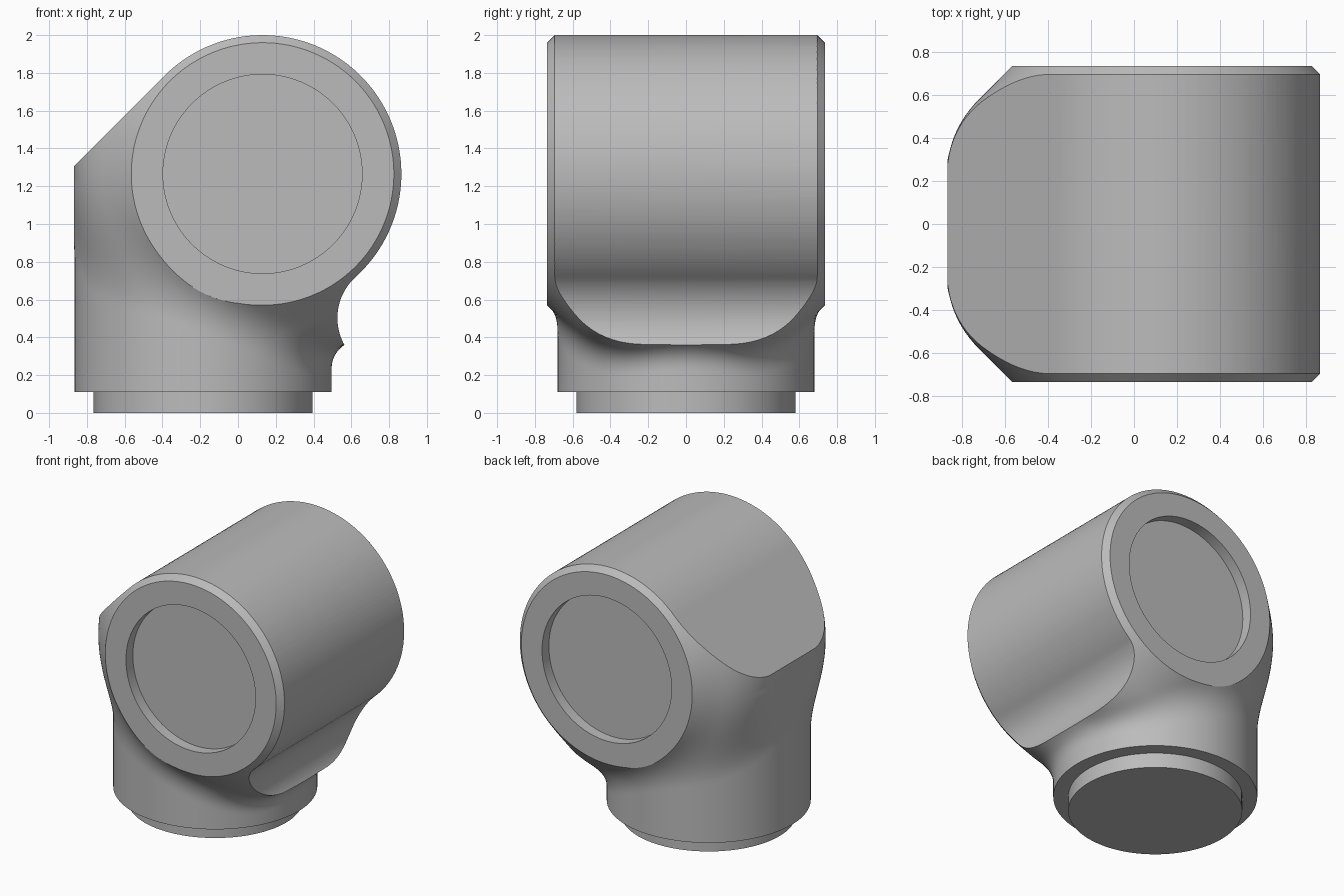
import bpy, bmesh, math
from math import sin, cos, pi, hypot
from mathutils import Matrix

cube = bpy.data.objects.get("Cube")
if cube:
    bpy.data.objects.remove(cube)

BARREL_X, BARREL_Z, BARREL_R = 0.13, 1.265, 0.735   # horizontal barrel along y
HALF_DEPTH, FACE_R = 0.735, 0.695
NECK_X, NECK_R, NECK_Z = -0.185, 0.68, 0.11         # upright neck

grey = bpy.data.materials.new("plain grey")
grey.use_nodes = True
grey.diffuse_color = (0.5, 0.5, 0.5, 1)
grey.node_tree.nodes["Principled BSDF"].inputs["Base Color"].default_value = (0.5, 0.5, 0.5, 1)


def make_object(name, bm):
    bmesh.ops.recalc_face_normals(bm, faces=bm.faces)
    mesh = bpy.data.meshes.new(name)
    bm.to_mesh(mesh)
    bm.free()
    obj = bpy.data.objects.new(name, mesh)
    mesh.materials.append(grey)
    bpy.context.collection.objects.link(obj)
    return obj


def disc(name, radius, depth, matrix):
    bm = bmesh.new()
    bmesh.ops.create_cone(bm, cap_ends=True, segments=96, radius1=radius,
                          radius2=radius, depth=depth, matrix=matrix)
    return make_object(name, bm)


def smooth_min(a, b, k):
    h = max(k - abs(a - b), 0) / k
    return min(a, b) - h * h * k / 4


def field(x, y, z):
    """Neck blended into a rounded double cone around the barrel axis."""
    r = hypot(x - BARREL_X, z - BARREL_Z)
    cone = (r + abs(y) - FACE_R - HALF_DEPTH) * 0.707
    cone = -smooth_min(-cone, 1.0 - r, 0.15)
    neck = hypot(x - NECK_X, y) - NECK_R + max(0, z - 1.2)
    return smooth_min(neck, cone, 0.1)


def surface_radius(angle, z):
    low, high = 0.3, 2.0
    for _ in range(22):
        mid = (low + high) / 2
        inside = field(NECK_X + mid * cos(angle), mid * sin(angle), z) < 0
        low, high = (mid, high) if inside else (low, mid)
    return low


def boolean(target, cutter, operation):
    mod = target.modifiers.new("cut", 'BOOLEAN')
    mod.object, mod.operation, mod.solver = cutter, operation, 'EXACT'
    bpy.ops.object.select_all(action='DESELECT')
    bpy.context.view_layer.objects.active = target
    target.select_set(True)
    bpy.ops.object.modifier_apply(modifier=mod.name)
    bpy.data.objects.remove(cutter)


# Blended body: stacked rings around the neck axis
bm = bmesh.new()
COLS, ROWS, TOP = 144, 110, 2.1
rings = []
for i in range(ROWS + 1):
    z = NECK_Z + (TOP - NECK_Z) * i / ROWS
    ring = []
    for j in range(COLS):
        a = 2 * pi * j / COLS
        r = surface_radius(a, z)
        ring.append(bm.verts.new((NECK_X + r * cos(a), r * sin(a), z)))
    rings.append(ring)
for lower, upper in zip(rings, rings[1:]):
    for j in range(COLS):
        k = (j + 1) % COLS
        bm.faces.new((lower[j], lower[k], upper[k], upper[j]))
bm.faces.new(rings[0])
bm.faces.new(rings[-1])
body = make_object("body", bm)

# Side profile: sloped shoulder, barrel arc, hollow under the barrel
left = -0.867
tangent = pi * 3 / 4
touch_x = BARREL_X + BARREL_R * cos(tangent)
touch_z = BARREL_Z + BARREL_R * sin(tangent)
outline = [(left, -0.2), (left, touch_z - (touch_x - left))]
end = math.radians(-47.9)
for i in range(73):
    a = tangent + (end - tangent) * i / 72
    outline.append((BARREL_X + BARREL_R * cos(a), BARREL_Z + BARREL_R * sin(a)))
hollow_r = 0.293
hx = BARREL_X + (BARREL_R + hollow_r) * cos(end)
hz = BARREL_Z + (BARREL_R + hollow_r) * sin(end)
for i in range(1, 25):
    a = end + pi + math.radians(90) * i / 24
    outline.append((hx + hollow_r * cos(a), hz + hollow_r * sin(a)))
outline += [(1.0, 0.2), (1.0, -0.2)]
bm = bmesh.new()
face = bm.faces.new([bm.verts.new((x, -HALF_DEPTH, z)) for x, z in outline])
solid = bmesh.ops.extrude_face_region(bm, geom=[face])
bmesh.ops.translate(bm, vec=(0, 2 * HALF_DEPTH, 0),
                    verts=[v for v in solid["geom"] if isinstance(v, bmesh.types.BMVert)])
boolean(body, make_object("profile_cutter", bm), 'INTERSECT')

# Round recess in each barrel end
for side in (-1, 1):
    place = (Matrix.Translation((BARREL_X, side * HALF_DEPTH, BARREL_Z))
             @ Matrix.Rotation(pi / 2, 4, 'X'))
    boolean(body, disc("recess_cutter", 0.527, 0.16, place), 'DIFFERENCE')

# Stepped foot under the neck
foot = disc("foot", 0.58, 0.12, Matrix.Translation((NECK_X, 0, 0.06)))

for obj in (body, foot):
    bpy.ops.object.select_all(action='DESELECT')
    bpy.context.view_layer.objects.active = obj
    obj.select_set(True)
    bpy.ops.object.shade_smooth_by_angle(angle=math.radians(30))
